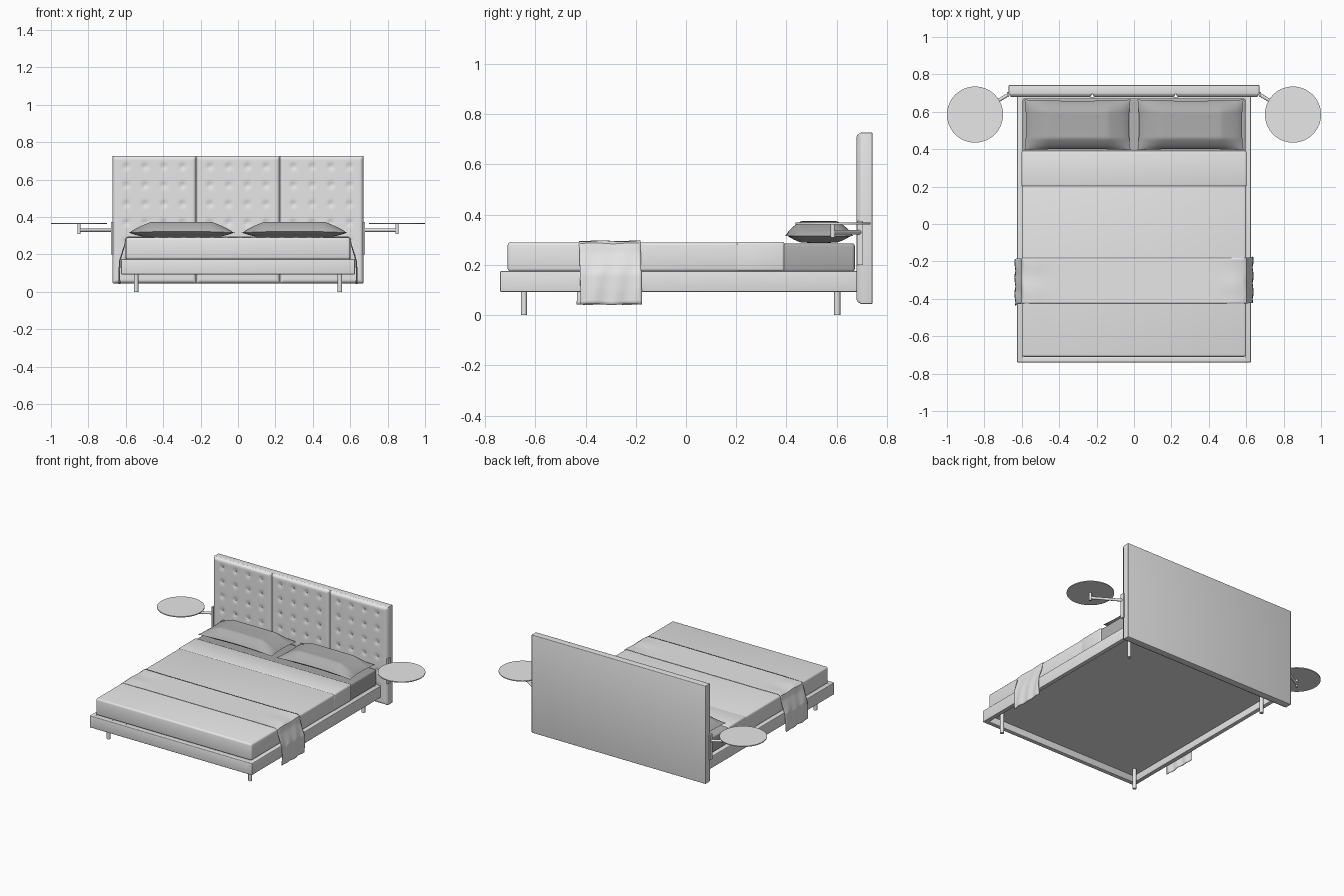
import bpy, bmesh, math
from mathutils import Vector

cube = bpy.data.objects.get("Cube")
if cube:
    bpy.data.objects.remove(cube, do_unlink=True)


def material(name, value):
    m = bpy.data.materials.new(name)
    m.use_nodes = True
    colour = (value, value, value, 1)
    m.diffuse_color = colour
    m.node_tree.nodes["Principled BSDF"].inputs["Base Color"].default_value = colour
    return m


LIGHT = material("light grey", 0.8)
DARK = material("mid grey", 0.42)


def finish(name, bm, mat, smooth=True):
    bmesh.ops.recalc_face_normals(bm, faces=bm.faces)
    mesh = bpy.data.meshes.new(name)
    bm.to_mesh(mesh)
    bm.free()
    mesh.materials.append(mat)
    ob = bpy.data.objects.new(name, mesh)
    bpy.context.collection.objects.link(ob)
    if smooth:
        bpy.ops.object.select_all(action='DESELECT')
        ob.select_set(True)
        bpy.context.view_layer.objects.active = ob
        bpy.ops.object.shade_smooth_by_angle(angle=math.radians(40))
    return ob


def box(name, lo, hi, mat=LIGHT, bevel=0.0):
    lo, hi = Vector(lo), Vector(hi)
    bm = bmesh.new()
    bmesh.ops.create_cube(bm, size=1)
    bmesh.ops.scale(bm, vec=hi - lo, verts=bm.verts)
    bmesh.ops.translate(bm, vec=(lo + hi) / 2, verts=bm.verts)
    if bevel:
        bmesh.ops.bevel(bm, geom=bm.edges[:], offset=bevel, segments=3,
                        profile=0.5, affect='EDGES')
    return finish(name, bm, mat, bevel > 0)


def rod(name, a, b, radius, sides=20, mat=LIGHT):
    a, b = Vector(a), Vector(b)
    bm = bmesh.new()
    bmesh.ops.create_cone(bm, cap_ends=True, segments=sides, radius1=radius,
                          radius2=radius, depth=(b - a).length)
    bmesh.ops.rotate(bm, matrix=(b - a).to_track_quat('Z', 'Y').to_matrix(), verts=bm.verts)
    bmesh.ops.translate(bm, vec=(a + b) / 2, verts=bm.verts)
    return finish(name, bm, mat)


def sheet(bm, func, nu, nv):
    """Grid of quads through func(u, v), with u and v from -1 to 1."""
    rows = [[bm.verts.new(func(2 * i / nu - 1, 2 * j / nv - 1)) for j in range(nv + 1)]
            for i in range(nu + 1)]
    for r0, r1 in zip(rows, rows[1:]):
        for j in range(nv):
            bm.faces.new((r0[j], r1[j], r1[j + 1], r0[j + 1]))


# Bed frame: four rails round a raised base panel
for s, side in ((-1, "right"), (1, "left")):
    x0, x1 = sorted((s * 0.595, s * 0.625))
    box(side + "_rail", (x0, -0.74, 0.093), (x1, 0.68, 0.175), bevel=0.004)
box("foot_rail", (-0.6, -0.74, 0.093), (0.6, -0.71, 0.175), bevel=0.004)
box("head_rail", (-0.6, 0.655, 0.093), (0.6, 0.68, 0.175))
box("base_panel", (-0.6, -0.715, 0.14), (0.6, 0.66, 0.172))

# Legs
for x in (-0.545, 0.545):
    for y in (-0.645, 0.602):
        rod("leg", (x, y, 0), (x, y, 0.145), 0.012)

# Mattress with dark sheet, blanket and folded blanket edge
box("mattress", (-0.597, -0.7, 0.172), (0.597, 0.672, 0.286), DARK, 0.012)
box("blanket", (-0.6, -0.71, 0.174), (0.6, 0.39, 0.29), LIGHT, 0.012)
box("blanket_fold", (-0.602, 0.2, 0.175), (0.602, 0.392, 0.292), LIGHT, 0.01)

# Throw draped over the bed, hanging down both sides
DRAPE = [(0.0, 0.293), (0.3, 0.293), (0.585, 0.293), (0.6, 0.285), (0.606, 0.25),
         (0.625, 0.19), (0.632, 0.165), (0.635, 0.1), (0.634, 0.043)]


def throw_point(u, v):
    t = abs(u) * (len(DRAPE) - 1)
    i = min(int(t), len(DRAPE) - 2)
    (xa, za), (xb, zb) = DRAPE[i], DRAPE[i + 1]
    x, z = xa + (xb - xa) * (t - i), za + (zb - za) * (t - i)
    s = 1 if u > 0 else -1
    hang = max(0, abs(u) - 0.4)
    y = -0.303 + v * 0.122 + (0.006 if s > 0 else -0.01) * hang / 0.6
    x += 0.005 * hang * math.sin(9 * v + 7 * u)
    return s * x, y, z + 0.002 * math.sin(5 * v + 11 * u) * (abs(u) > 0.2)


bm = bmesh.new()
sheet(bm, throw_point, 64, 24)
throw = finish("throw", bm, LIGHT)
solid = throw.modifiers.new("thickness", 'SOLIDIFY')
solid.thickness = 0.004
solid.offset = 0

# Headboard: flat back with three tufted cushions
box("headboard_back", (-0.67, 0.694, 0.045), (0.67, 0.742, 0.727), bevel=0.003)
BOTTOM, TOP, HALF = 0.046, 0.726, 0.2225
COLS = [-0.15, -0.05, 0.05, 0.15]
ROWS = [0.17 + 0.1 * i for i in range(6)]


def cushion_point(cx):
    def point(u, v):
        x = HALF * u
        z = (BOTTOM + TOP) / 2 + (TOP - BOTTOM) / 2 * v
        edge = min(HALF - abs(x), z - BOTTOM, TOP - z)
        puff = 0.016 * math.sqrt(max(0, 1 - max(0, 1 - edge / 0.02) ** 2))
        near = min((x - c) ** 2 + (z - r) ** 2 for c in COLS for r in ROWS)
        return cx + x, 0.695 - puff + 0.006 * math.exp(-near / 0.00025), z
    return point


for cx in (-0.4465, 0, 0.4465):
    bm = bmesh.new()
    sheet(bm, cushion_point(cx), 70, 104)
    finish("headboard_cushion", bm, LIGHT)
    for c in COLS:
        for r in ROWS:
            rod("button", (cx + c, 0.683, r), (cx + c, 0.69, r), 0.005, 10)


# Pillows: plump centre, flat seam, pinched corners
def pillow_point(cx, height):
    def point(u, v):
        x = 0.283 * u * (1 - 0.03 * (1 - v * v))
        y = 0.135 * v * (1 - 0.05 * (1 - u * u))
        plump = min(1, 1.75 * (1 - abs(u) ** 1.6)) * min(1, 1.5 * (1 - abs(v) ** 1.8))
        seam = 0.316 + 0.008 * (1 - u * u) * (abs(v) ** 3)
        return cx + x, 0.53 + y, seam + (height - 0.003 * u * u) * plump ** 0.8
    return point


for cx, side in ((-0.302, "right"), (0.302, "left")):
    bm = bmesh.new()
    sheet(bm, pillow_point(cx, 0.058), 40, 28)
    sheet(bm, pillow_point(cx, -0.027), 40, 28)
    bmesh.ops.remove_doubles(bm, verts=bm.verts, dist=0.0005)
    finish(side + "_pillow", bm, DARK)

# Round side trays on arms clamped to the headboard edges
for s, side in ((-1, "right"), (1, "left")):
    x0, x1 = sorted((s * 0.668, s * 0.68))
    box(side + "_arm_plate", (x0, 0.68, 0.2), (x1, 0.705, 0.375))
    rod(side + "_arm", (s * 0.672, 0.692, 0.33), (s * 0.85, 0.585, 0.33), 0.009)
    rod(side + "_post", (s * 0.85, 0.585, 0.31), (s * 0.85, 0.585, 0.364), 0.009)
    rod(side + "_tray", (s * 0.85, 0.585, 0.362), (s * 0.85, 0.585, 0.368), 0.15, 64)
